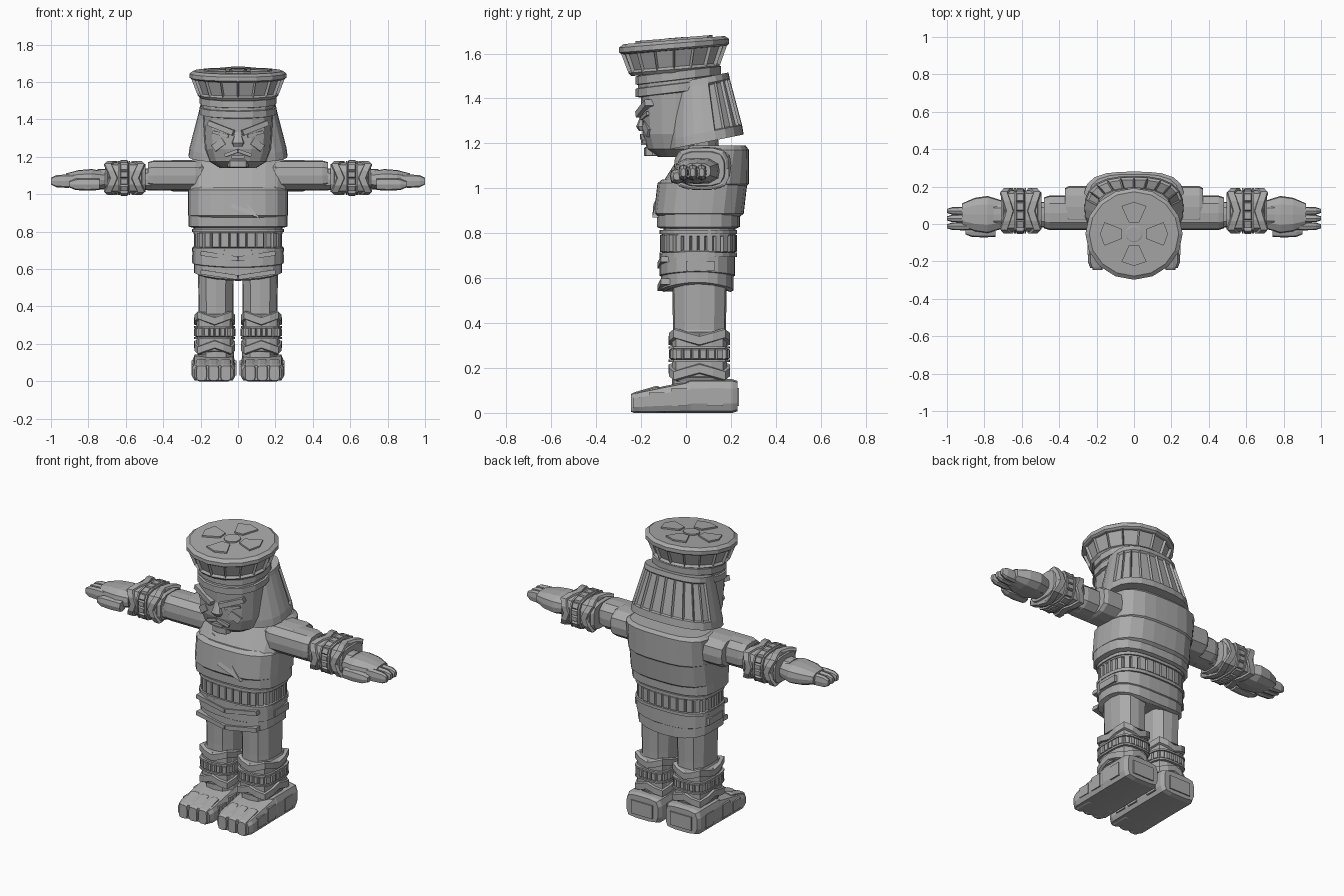
import bpy, bmesh, math
from mathutils import Vector, Matrix, Euler

if "Cube" in bpy.data.objects:
    bpy.data.objects.remove(bpy.data.objects["Cube"])

GREY = (.4, .4, .4, 1)
stone = bpy.data.materials.new("stone_grey")
stone.use_nodes = True
stone.diffuse_color = GREY
stone.node_tree.nodes["Principled BSDF"].inputs["Base Color"].default_value = GREY

# Shared side profiles: (fraction of the length, scale of the radius)
BEVEL = [(0, .9), (.1, 1), (.9, 1), (1, .9)]
SPOOL = [(0, 1), (.15, 1), (.15, .9), (.85, .9), (.85, 1), (1, 1)]
TAPER = [(0, 1), (1, .9)]
PALM = [(0, .7), (.4, 1), (.7, .9), (1, .6)]
TIP = [(0, .9), (.4, 1), (.8, .9), (1, .5)]
JAW = [(0, .5), (.1, .8), (.3, .93), (1, 1)]
NOSE = [(0, .3), (.8, 1), (1, .7)]
FLARE = [(0, .78), (.1, .83), (.7, .96), (.75, 1), (.9, 1), (1, .92)]
CLOTH = [(0, .75), (.1, .77), (.85, .98), (1, 1)]

AXES = {
    "x": lambda along, a, b: (along, a, b),
    "y": lambda along, a, b: (a, along, b),
    "z": lambda along, a, b: (a, b, along),
}


def finish(name, bm, mirror):
    """Turn the mesh into a stone object, optionally copied to the other side."""
    bmesh.ops.recalc_face_normals(bm, faces=bm.faces)
    mesh = bpy.data.meshes.new(name)
    bm.to_mesh(mesh)
    bm.free()
    mesh.materials.append(stone)
    part = bpy.data.objects.new(name, mesh)
    bpy.context.collection.objects.link(part)
    if mirror:
        part.modifiers.new("Mirror", "MIRROR").use_mirror_merge = False


def unit_ring(sides, power):
    """Rounded square whose points are evenly spaced along its edge."""
    fine = 400
    points, travelled = [], [0]
    for k in range(fine + 1):
        angle = math.tau * k / fine
        points.append(Vector([math.copysign(abs(w) ** (2 / power), w)
                              for w in (math.cos(angle), math.sin(angle))]))
    for here, after in zip(points, points[1:]):
        travelled.append(travelled[-1] + (after - here).length)
    step = travelled[-1] / sides
    return [points[min(range(fine), key=lambda k: abs(travelled[k] - step * i))] for i in range(sides)]


def block(name, axis, span, centre, radius, profile=BEVEL, sides=16, power=3, lean=0, taper=1,
          tilt=0, wave=0, waves=4, panel_row=None, panel_width=.01, panel_depth=0,
          panel_rule=lambda normal: True, mirror=False):
    """Sweep a rounded square along an axis; lean and taper act on the second cross direction."""
    bm = bmesh.new()
    ring = unit_ring(sides, power)
    loops = []
    for fraction, scale in profile:
        along = span[0] + fraction * (span[1] - span[0])
        ra = radius[0] * scale
        rb = radius[1] * scale * (1 + (taper - 1) * fraction)
        loop = []
        for i, point in enumerate(ring):
            shift = tilt * rb * point.y + wave * math.cos(waves * math.tau * i / sides)
            spot = AXES[axis](along + shift, centre[0] + ra * point.x,
                              centre[1] + lean * fraction + rb * point.y)
            loop.append(bm.verts.new(spot))
        loops.append(loop)
    rows = []
    for low, high in zip(loops, loops[1:]):
        rows.append([bm.faces.new((low[i - 1], low[i], high[i], high[i - 1])) for i in range(sides)])
    bm.faces.new(loops[0])
    bm.faces.new(loops[-1])
    if panel_row is not None:
        bmesh.ops.recalc_face_normals(bm, faces=bm.faces)
        bm.normal_update()
        chosen = [face for face in rows[panel_row] if panel_rule(face.normal)]
        bmesh.ops.inset_individual(bm, faces=chosen, thickness=panel_width, depth=panel_depth)
    finish(name, bm, mirror)


def box(name, centre, size, turn=(0, 0, 0), mirror=False):
    bm = bmesh.new()
    bmesh.ops.create_cube(bm, size=1, matrix=Matrix.LocRotScale(Vector(centre), Euler(turn), Vector(size)))
    finish(name, bm, mirror)


def prism(name, outline, push):
    bm = bmesh.new()
    face = bm.faces.new([bm.verts.new(point) for point in outline])
    grown = bmesh.ops.extrude_face_region(bm, geom=[face], use_keep_orig=True)["geom"]
    bmesh.ops.translate(bm, verts=[v for v in grown if isinstance(v, bmesh.types.BMVert)], vec=push)
    finish(name, bm, False)


def wraps(name, axis, start, length, centre, radius, sides):
    """Cuff with a beaded ring between two zigzag rings."""
    def part(fraction):
        return start + length * fraction
    inner = [r * .9 for r in radius]
    block(name + "_core", axis, (start, part(1)), centre, inner, power=4, mirror=True)
    block(name + "_beads", axis, (part(.38), part(.68)), centre, radius, SPOOL, sides, 4,
          panel_row=2, panel_width=.007, panel_depth=.013, mirror=True)
    for label, fraction, wave in (("first", .18, .016), ("second", .86, -.016)):
        block(f"{name}_{label}_zigzag", axis, (part(fraction - .1), part(fraction + .1)),
              centre, radius, power=4, wave=wave, mirror=True)


# Feet with toes, side panels and heel panel
LEG_X, LEG_Y = .125, .06
block("heel", "y", (0, .23), (.13, .075), (.115, .075), power=6, mirror=True)
block("forefoot", "y", (.05, -.235), (.13, .075), (.115, .075), power=6, lean=-.03, taper=.6, mirror=True)
for i in range(3):
    block(f"toe_{i + 1}", "y", (-.12, -.245), (.065 * (i + 1), .062), (.029, .062),
          power=6, lean=-.018, taper=.7, mirror=True)
for label, y, height in (("front", -.13, .06), ("middle", -.03, .08), ("back", .13, .08)):
    for side, x in (("inner", .016), ("outer", .242)):
        box(f"{label}_{side}_foot_panel", (x, y, height / 2 + .03), (.014, .07, height), mirror=True)
box("heel_panel", (.13, .23, .07), (.14, .014, .08), mirror=True)

# Legs and ankle wraps
block("leg", "z", (.1, .6), (.118, LEG_Y), (.096, .122), [(0, 1), (.6, .97), (1, 1)], sides=12, mirror=True)
wraps("ankle", "z", .14, .23, (LEG_X, LEG_Y), (.109, .137), 24)

# Skirt, sashes, side pockets and belt
block("skirt", "z", (.555, .64), (0, .05), (.235, .162), sides=24, wave=.018, waves=2)
block("hip_wrap", "z", (.61, .72), (0, .05), (.242, .168), sides=24, wave=.01, waves=2)
for label, z in (("upper", .67), ("lower", .57)):
    box(label + "_sash", (.1, -.1, z), (.2, .04, .025), (0, -.15, .08), mirror=True)
box("pocket", (.238, .065, .655), (.018, .13, .04), mirror=True)
block("belt", "z", (.695, .815), (0, .055), (.245, .173), SPOOL, 32,
      panel_row=2, panel_width=.007, panel_depth=.016)

# Torso in overlapping folds
block("waist", "z", (.78, .86), (0, .06), (.238, .16), sides=24)
block("belly_fold", "z", (.82, .9), (0, .055), (.265, .185), sides=24)
block("chest", "z", (.87, 1.04), (0, .055), (.266, .2), sides=24, lean=.02)
block("upper_torso", "z", (1, 1.19), (0, .08), (.266, .2), sides=24, lean=.06, taper=.7)

# Bolt emblem: one shard and its half turn, following the slope of the chest
SHARD = [(-.12, .1), (.04, .04), (.01, 0), (-.05, .02)]
for label, sign in (("upper", 1), ("lower", -1)):
    outline = [(x * sign, max(-.15, .5 * z * sign - .125), .97 + z * sign) for x, z in SHARD]
    prism(label + "_bolt", outline, (0, .05, 0))

# Arms and bracelets
block("shoulder", "x", (.18, .37), (.09, 1.1), (.112, .084), sides=12, mirror=True)
block("upper_arm", "x", (.2, .48), (.06, 1.1), (.092, .08), sides=12, mirror=True)
block("forearm", "x", (.4, .75), (.05, 1.08), (.07, .06), TAPER, sides=12, mirror=True)
wraps("bracelet", "x", .495, .215, (.07, 1.087), (.122, .092), 16)

# Hands
block("palm", "x", (.69, .92), (.05, 1.077), (.1, .058), PALM, sides=12, mirror=True)
for label, y in (("fore", -.012), ("middle", .03), ("little", .07)):
    block(label + "_finger", "x", (.86, 1), (y, 1.07), (.022, .036), TIP, sides=8, mirror=True)
block("thumb", "x", (.74, .9), (-.04, 1.053), (.032, .034), TIP, sides=8, mirror=True)

# Neck, head and ridged head cloth
block("neck", "z", (1.15, 1.25), (0, .05), (.15, .1), TAPER, sides=12, power=2)
block("head", "z", (1.14, 1.48), (0, -.045), (.19, .16), JAW, power=2.6)
block("head_cloth", "z", (1.49, 1.205), (0, .06), (.265, .172), CLOTH, sides=24, power=2.6, lean=.025,
      tilt=.2, panel_row=1, panel_depth=-.012, panel_rule=lambda normal: normal.y > .15)

# Face
box("brow", (.09, -.185, 1.355), (.15, .04, .028), (0, -.36, .3), mirror=True)
box("eyelid", (.09, -.175, 1.322), (.09, .03, .016), (0, -.25, .3), mirror=True)
box("cheek", (.1, -.168, 1.265), (.07, .03, .04), (0, .6, .35), mirror=True)
block("nose", "z", (1.35, 1.255), (0, -.18), (.036, .042), NOSE, sides=8)
box("upper_lip", (.035, -.185, 1.22), (.075, .03, .018), (0, .35, .15), mirror=True)
box("lower_lip", (0, -.185, 1.2), (.07, .03, .016))
block("chin", "z", (1.143, 1.183), (0, -.15), (.055, .036), sides=8)

# Headband in two bands
BAND_TILT = .12
for label, low, high in (("lower", 1.425, 1.47), ("upper", 1.48, 1.525)):
    block(label + "_headband", "z", (low, high), (0, -.034), (.205, .19), power=2.2, tilt=BAND_TILT)
block("headband_core", "z", (1.43, 1.53), (0, -.034), (.194, .18), power=2.2, tilt=BAND_TILT)

# Flared hat with sunken panels and a crown pattern
HAT_Y, HAT_RADIUS, HAT_TOP, HAT_TILT = -.053, Vector((.26, .245)), 1.66, .08
block("hat", "z", (1.515, HAT_TOP), (0, HAT_Y), HAT_RADIUS, FLARE, power=2, tilt=HAT_TILT,
      panel_row=1, panel_depth=-.014)
block("crown_hub", "z", (HAT_TOP - .01, HAT_TOP + .01), (0, HAT_Y), HAT_RADIUS * .18,
      sides=12, power=2, tilt=HAT_TILT)
for k in range(4):
    outline = []
    for reach, swing in ((.27, -.4), (.66, -.4), (.7, 0), (.66, .4), (.27, .4)):
        angle = k * math.pi / 2 + swing
        x, y = HAT_RADIUS * reach * Vector((math.cos(angle), math.sin(angle)))
        outline.append((x, HAT_Y + y, HAT_TOP + HAT_TILT * y))
    prism(f"crown_wedge_{k + 1}", outline, (0, 0, .009))
